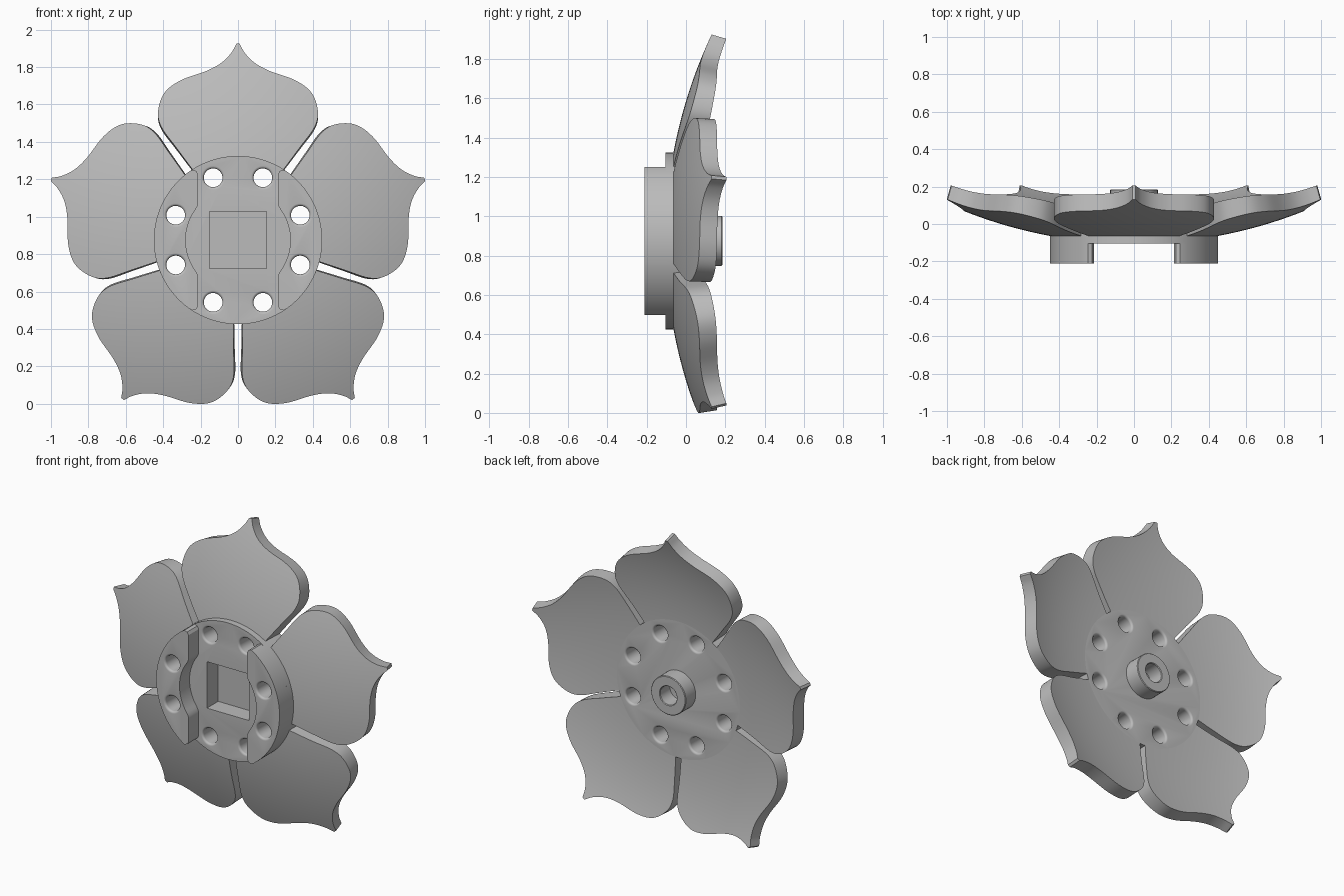
import bpy, bmesh, math
from math import sin, cos, pi, sqrt, radians
from mathutils import Matrix, Vector

CENTRE = Vector((0, 0, 0.875))
DISC_R, FRONT, BACK, RAIL_FRONT = 0.45, -0.105, 0.08, -0.21
SPHERE_R = 2.46

cube = bpy.data.objects.get("Cube")
if cube:
    bpy.data.objects.remove(cube)

grey = bpy.data.materials.new("plain_grey")
grey.use_nodes = True
colour = (0.5, 0.5, 0.5, 1)
grey.diffuse_color = colour
grey.node_tree.nodes["Principled BSDF"].inputs["Base Color"].default_value = colour


def finish(name, bm):
    """Turn a bmesh into a linked object."""
    bmesh.ops.recalc_face_normals(bm, faces=bm.faces)
    mesh = bpy.data.meshes.new(name)
    bm.to_mesh(mesh)
    bm.free()
    mesh.materials.append(grey)
    obj = bpy.data.objects.new(name, mesh)
    obj.location = CENTRE
    bpy.context.collection.objects.link(obj)
    return obj


def lathe(bm, profile, offset=(0, 0), segments=48):
    """Revolve (radius, y) points about the y direction, capping both ends."""
    rings = []
    for r, y in profile:
        rings.append([bm.verts.new((offset[0] + r * cos(2 * pi * i / segments), y,
                                    offset[1] + r * sin(2 * pi * i / segments)))
                      for i in range(segments)])
    for a, b in zip(rings, rings[1:]):
        for i in range(segments):
            j = (i + 1) % segments
            bm.faces.new((a[i], a[j], b[j], b[i]))
    bm.faces.new(rings[0])
    bm.faces.new(rings[-1])


def prism(bm, outline, y0, y1):
    """Extrude an (x, z) outline between two depths."""
    face = bm.faces.new([bm.verts.new((x, y0, z)) for x, z in outline])
    new = bmesh.ops.extrude_face_region(bm, geom=[face])["geom"]
    moved = [v for v in new if isinstance(v, bmesh.types.BMVert)]
    bmesh.ops.translate(bm, verts=moved, vec=(0, y1 - y0, 0))


def cut(obj, cutters):
    """Subtract the cutters and keep the result as plain mesh."""
    for c in cutters:
        mod = obj.modifiers.new("cut", "BOOLEAN")
        mod.operation, mod.object, mod.solver = "DIFFERENCE", c, "EXACT"
    deps = bpy.context.evaluated_depsgraph_get()
    mesh = bpy.data.meshes.new_from_object(obj.evaluated_get(deps))
    obj.modifiers.clear()
    obj.data = mesh


def catmull(points, steps):
    """Smooth curve through the points."""
    pts = [Vector(p) for p in points]
    pts = [pts[0] * 2 - pts[1]] + pts + [pts[-1] * 2 - pts[-2]]
    out = []
    for a, b, c, d in zip(pts, pts[1:], pts[2:], pts[3:]):
        for i in range(steps):
            t = i / steps
            out.append(0.5 * (2 * b + (c - a) * t + (2 * a - 5 * b + 4 * c - d) * t * t
                              + (3 * b - a - 3 * c + d) * t ** 3))
    return out + [pts[-2]]


# Petals: a spherical front and a gently flaring back, thinner toward the tip
half_edge = [(0.238, 0.37), (0.33, 0.494), (0.41, 0.605), (0.427, 0.69), (0.393, 0.788),
             (0.305, 0.855), (0.17, 0.904), (0.09, 0.947), (0.037, 1.0), (0.009, 1.05)]
edge = catmull(half_edge, 6)
COLS, INNER_R, TAPER = 20, 0.44, 0.979


def front_depth(x, z):
    return FRONT + SPHERE_R - sqrt(SPHERE_R ** 2 - x * x - z * z)


def back_depth(x, z):
    return 0.0686 + 0.1256 * math.hypot(x, z) ** 3


def petal(name, angle):
    bm = bmesh.new()
    front, back = [], []
    for w, z in edge:
        fade = max(0, 1 - (z - 0.37) / 0.25)
        front.append([])
        back.append([])
        for i in range(COLS + 1):
            x = w * (2 * i / COLS - 1)
            zz = z + fade * max(0, sqrt(INNER_R ** 2 - min(abs(x), 0.238) ** 2) - 0.37)
            front[-1].append(bm.verts.new((x, front_depth(x, zz), zz)))
            zb = zz * TAPER
            back[-1].append(bm.verts.new((x, back_depth(x, zb), zb)))
    for grid in (front, back):
        for a, b in zip(grid, grid[1:]):
            for i in range(COLS):
                bm.faces.new((a[i], a[i + 1], b[i + 1], b[i]))

    def rim(grid):
        return (grid[0] + [r[-1] for r in grid[1:-1]] + grid[-1][::-1]
                + [r[0] for r in grid[-2:0:-1]])
    f, b = rim(front), rim(back)
    for i in range(len(f)):
        bm.faces.new((f[i - 1], f[i], b[i], b[i - 1]))
    bm.transform(Matrix.Rotation(angle, 4, "Y"))
    return finish(name, bm)


parts = [petal(f"petal_{i + 1}", i * 2 * pi / 5) for i in range(5)]

# Cutters: eight bolt holes with rounded rims, and the square pocket
HOLE, FILLET = 0.05, 0.014
arc = [(HOLE + FILLET * (1 - cos(a)), FILLET * (1 - sin(a)))
       for a in (radians(18 * k) for k in range(6))]
bm = bmesh.new()
for u, v in ((0.133, 0.333), (0.333, 0.133)):
    for x, z in ((u, v), (-u, v), (u, -v), (-u, -v)):
        top = RAIL_FRONT if u > v else FRONT
        rim_r = HOLE + FILLET
        lathe(bm, [(rim_r, top - 0.02)] + [(r, top + d) for r, d in reversed(arc)]
              + [(r, BACK - d) for r, d in arc] + [(rim_r, BACK + 0.02)], (x, z), 32)
holes = finish("hole_cutter", bm)
bm = bmesh.new()
s = 0.153
prism(bm, [(-s, -s), (s, -s), (s, s), (-s, s)], FRONT - 0.2, 0.012)
pocket = finish("pocket_cutter", bm)

# Central plate
bm = bmesh.new()
lathe(bm, [(DISC_R, FRONT), (DISC_R, BACK)], segments=96)
plate = finish("centre_plate", bm)
cut(plate, [holes, pocket])
parts.append(plate)

# Side rails with a round relief on the inner edge
upper = [(DISC_R * cos(radians(a)), DISC_R * sin(radians(a))) for a in range(0, 55, 3)]
upper += [(0.245, 0.376), (0.224, 0.37), (0.213, 0.352), (0.213, 0.2), (0.217, 0.182)]
upper += [(0.28 * cos(radians(a)), 0.28 * sin(radians(a))) for a in range(36, -1, -4)]
lower = [(x, -z) for x, z in upper[-2:0:-1]]
for side, sign in (("left", 1), ("right", -1)):
    bm = bmesh.new()
    prism(bm, [(sign * x, z) for x, z in upper + lower], RAIL_FRONT, FRONT + 0.005)
    rail = finish(f"{side}_rail", bm)
    cut(rail, [holes])
    parts.append(rail)

# Rear boss with a blind bore
bm = bmesh.new()
lathe(bm, [(0.127, BACK - 0.02), (0.127, 0.181), (0.123, 0.185), (0.065, 0.185),
           (0.061, 0.181), (0.061, BACK - 0.015)])
parts.append(finish("rear_boss", bm))

for helper in (holes, pocket):
    bpy.data.objects.remove(helper)

# Smooth shading with crisp edges
bpy.ops.object.select_all(action="DESELECT")
for p in parts:
    p.select_set(True)
bpy.context.view_layer.objects.active = parts[0]
bpy.ops.object.shade_smooth_by_angle(angle=radians(30))
